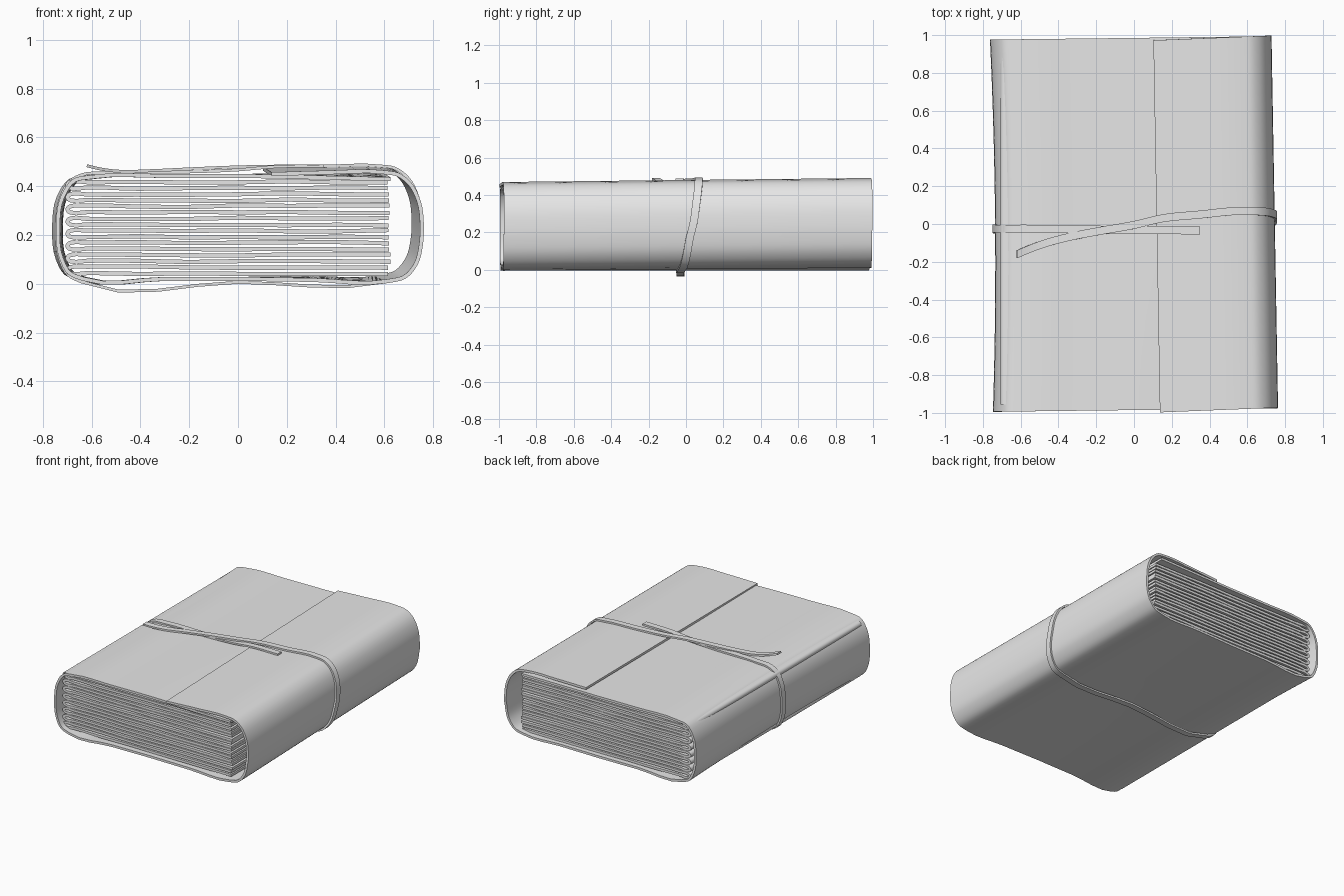
import bpy
import random
from mathutils import Vector

random.seed(4)
cube = bpy.data.objects.get("Cube")
if cube:
    bpy.data.objects.remove(cube, do_unlink=True)

grey = bpy.data.materials.new("plain_grey")
grey.use_nodes = True
COLOUR = (0.8, 0.8, 0.8, 1)
grey.diffuse_color = COLOUR
grey.node_tree.nodes["Principled BSDF"].inputs["Base Color"].default_value = COLOUR


def smooth_path(points, steps):
    """Catmull-Rom curve through the points."""
    p = [Vector(q) for q in points]
    p = [p[0] * 2 - p[1]] + p + [p[-1] * 2 - p[-2]]
    out = []
    for a, b, c, d in zip(p, p[1:], p[2:], p[3:]):
        # centripetal-like tangents keep uneven spacing from overshooting
        ab, bc, cd = (b - a).length, (c - b).length, (d - c).length
        m1 = bc * ((b - a) / ab * bc + (c - b) / bc * ab) / (ab + bc)
        m2 = bc * ((c - b) / bc * cd + (d - c) / cd * bc) / (bc + cd)
        for k in range(steps):
            t = k / steps
            out.append(b * (2 * t**3 - 3 * t**2 + 1) + m1 * (t**3 - 2 * t**2 + t)
                       + c * (3 * t**2 - 2 * t**3) + m2 * (t**3 - t**2))
    return out + [p[-2]]


def sheet(name, path, widths, thickness, offset=0, warp=None):
    """Sweep a path sideways along y into a thick, smooth sheet."""
    n = len(widths)
    verts = []
    for i, p in enumerate(path):
        for w in widths:
            v = p + Vector((0, w, 0))
            verts.append(warp(v, i / (len(path) - 1)) if warp else v)
    faces = [(i * n + j, (i + 1) * n + j, (i + 1) * n + j + 1, i * n + j + 1)
             for i in range(len(path) - 1) for j in range(n - 1)]
    mesh = bpy.data.meshes.new(name)
    mesh.from_pydata(verts, [], faces)
    mesh.materials.append(grey)
    obj = bpy.data.objects.new(name, mesh)
    bpy.context.collection.objects.link(obj)
    solid = obj.modifiers.new("thickness", "SOLIDIFY")
    solid.thickness = thickness
    solid.offset = offset
    bpy.ops.object.select_all(action="DESELECT")
    obj.select_set(True)
    bpy.context.view_layer.objects.active = obj
    bpy.ops.object.modifier_apply(modifier=solid.name)
    bpy.ops.object.shade_smooth_by_angle(angle=0.6)
    return obj


# Wraparound cover: inner panel, spine, base, fore edge, overlapping flap
cover = [(0.61, 0.446), (0.1, 0.45), (-0.3, 0.45), (-0.6, 0.446), (-0.68, 0.43),
         (-0.73, 0.36), (-0.75, 0.23), (-0.735, 0.1), (-0.7, 0.038), (-0.64, 0.012),
         (-0.3, 0.012), (0.3, 0.012), (0.6, 0.012), (0.67, 0.031), (0.72, 0.09),
         (0.741, 0.17), (0.745, 0.25), (0.732, 0.35), (0.69, 0.43), (0.64, 0.466),
         (0.58, 0.476), (0.35, 0.475), (0.12, 0.468)]


def hand_made(v, t):
    """Slight skew that makes the leather look hand cut."""
    x, y, z = v
    flap = t > 0.7
    left = min(max(-x / 0.7, 0), 1)
    right = 1 if flap else min(max(x / 0.7, 0), 1)
    shift = 0.04 * (x - 0.43) if flap else 0.012 * x
    return Vector((x - 0.0175 * y * right + left * (0.015 - 0.008 * y - 0.02 * y * y),
                   y + shift, z + 0.011 * y * right))


stations = [-0.985 + 1.97 * k / 10 for k in range(11)]
sheet("leather_cover", smooth_path([(x, 0, z) for x, z in cover], 4),
      stations, 0.016, 1, hand_made)

# Folded page signatures, each a sheet bent at the spine
HALF = 0.013
for i in range(8):
    mid = 0.055 + 0.05 * i
    end = 0.62 + random.uniform(-0.008, 0.006)
    xs = [end - (end + 0.62) * k / 6 for k in range(7)]
    upper = [(x, 0, mid + HALF + random.uniform(-0.003, 0.003)) for x in xs]
    lower = [(x, 0, mid - HALF + random.uniform(-0.003, 0.003)) for x in reversed(xs)]
    fold = [(-0.685, 0, mid + HALF), (-0.694, 0, mid + HALF * 0.7), (-0.699, 0, mid),
            (-0.694, 0, mid - HALF * 0.7), (-0.685, 0, mid - HALF)]
    sheet(f"page_signature_{i + 1}", smooth_path(upper + fold + lower, 3),
          [-0.955, 0.955], 0.017)

# Tie strap: one end on the flap, once around the book, loose end on top
strap = [(0.35, -0.035, 0.482), (0.15, -0.032, 0.480), (0, -0.032, 0.467),
         (-0.2, -0.03, 0.459), (-0.55, -0.025, 0.455), (-0.64, -0.025, 0.447),
         (-0.69, -0.025, 0.42), (-0.728, -0.025, 0.35), (-0.744, -0.025, 0.23),
         (-0.73, -0.03, 0.1), (-0.695, -0.03, 0.035), (-0.64, -0.03, 0.007),
         (0, -0.03, 0.006), (0.6, -0.02, 0.007), (0.675, -0.01, 0.026),
         (0.727, 0.005, 0.087), (0.748, 0.02, 0.17), (0.752, 0.04, 0.25),
         (0.738, 0.055, 0.354), (0.695, 0.065, 0.436), (0.645, 0.068, 0.473),
         (0.58, 0.07, 0.483), (0.35, 0.05, 0.482), (0.15, 0.03, 0.482),
         (0, -0.005, 0.479), (-0.2, -0.04, 0.471), (-0.35, -0.07, 0.464),
         (-0.5, -0.112, 0.462), (-0.56, -0.135, 0.47), (-0.62, -0.16, 0.484)]
sheet("tie_strap", smooth_path(strap, 4), [-0.021, 0.021], 0.012)
